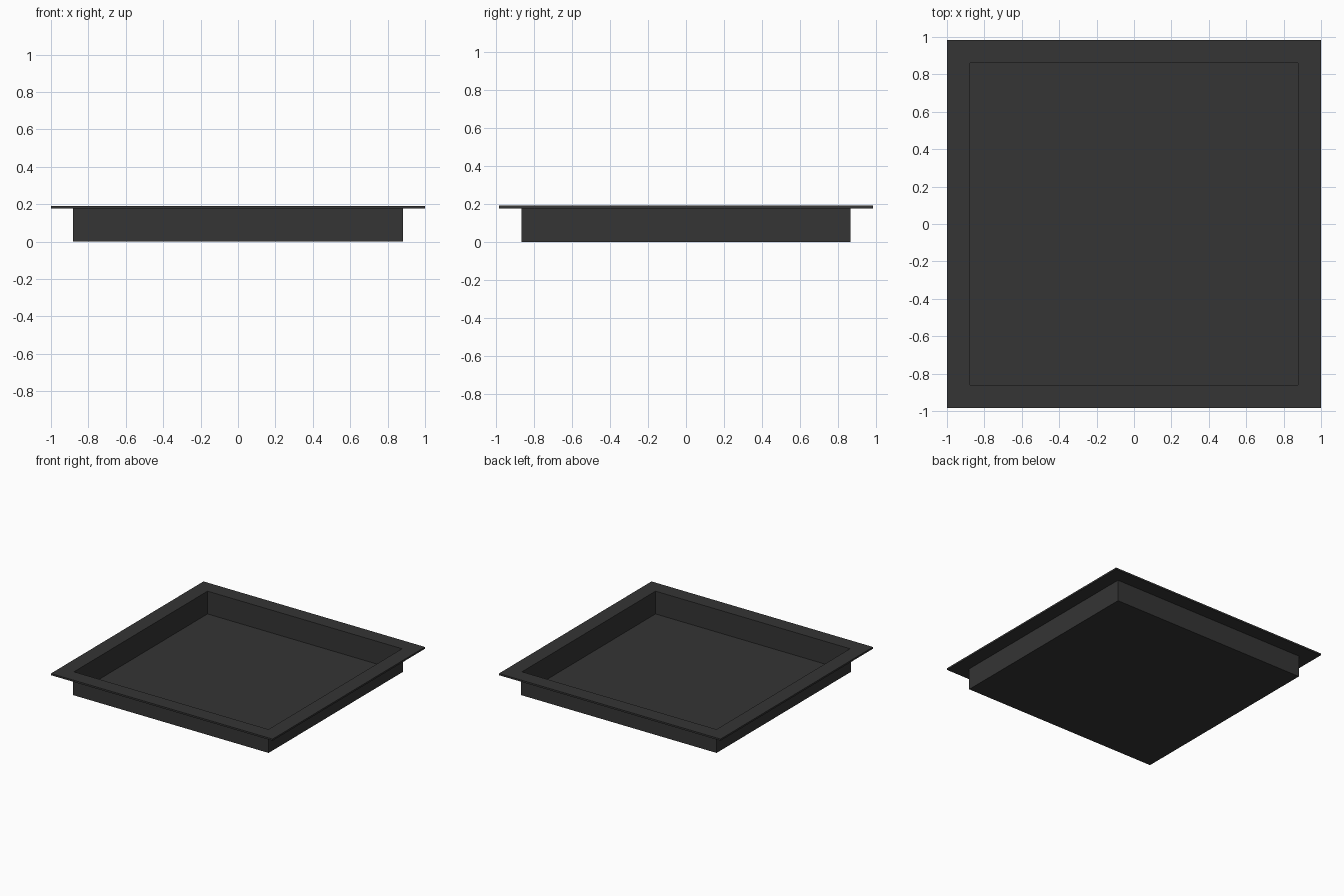
import bpy
import bmesh

if "Cube" in bpy.data.objects:
    bpy.data.objects.remove(bpy.data.objects["Cube"])

# Half sizes of the flange and heights
HALF_X, HALF_Y = 1.0, 0.983
FLANGE, WALL = 0.118, 0.004
RIM_BOTTOM, RIM_TOP = 0.176, 0.19

# Section through the tray as (inset from flange edge, height), underside to floor
section = [
    (FLANGE, 0.0),
    (FLANGE, RIM_BOTTOM),
    (0.0, RIM_BOTTOM),
    (0.0, RIM_TOP),
    (FLANGE + WALL, RIM_TOP),
    (FLANGE + WALL, WALL),
]


def rectangle(bm, inset, z):
    x, y = HALF_X - inset, HALF_Y - inset
    return [bm.verts.new((sx * x, sy * y, z))
            for sx, sy in ((-1, -1), (1, -1), (1, 1), (-1, 1))]


# Tray: loft the rectangles, then close underside and floor
bm = bmesh.new()
rings = [rectangle(bm, inset, z) for inset, z in section]
for low, high in zip(rings, rings[1:]):
    for i in range(4):
        j = (i + 1) % 4
        bm.faces.new((low[i], low[j], high[j], high[i]))
bm.faces.new(rings[0][::-1])
bm.faces.new(rings[-1])
bmesh.ops.recalc_face_normals(bm, faces=bm.faces[:])

mesh = bpy.data.meshes.new("flanged_tray")
bm.to_mesh(mesh)
bm.free()
tray = bpy.data.objects.new("flanged_tray", mesh)
bpy.context.collection.objects.link(tray)

# Dark finish
dark = bpy.data.materials.new("dark_finish")
dark.diffuse_color = (0.035, 0.035, 0.035, 1)
dark.use_nodes = True
dark.node_tree.nodes["Principled BSDF"].inputs["Base Color"].default_value = dark.diffuse_color
mesh.materials.append(dark)
